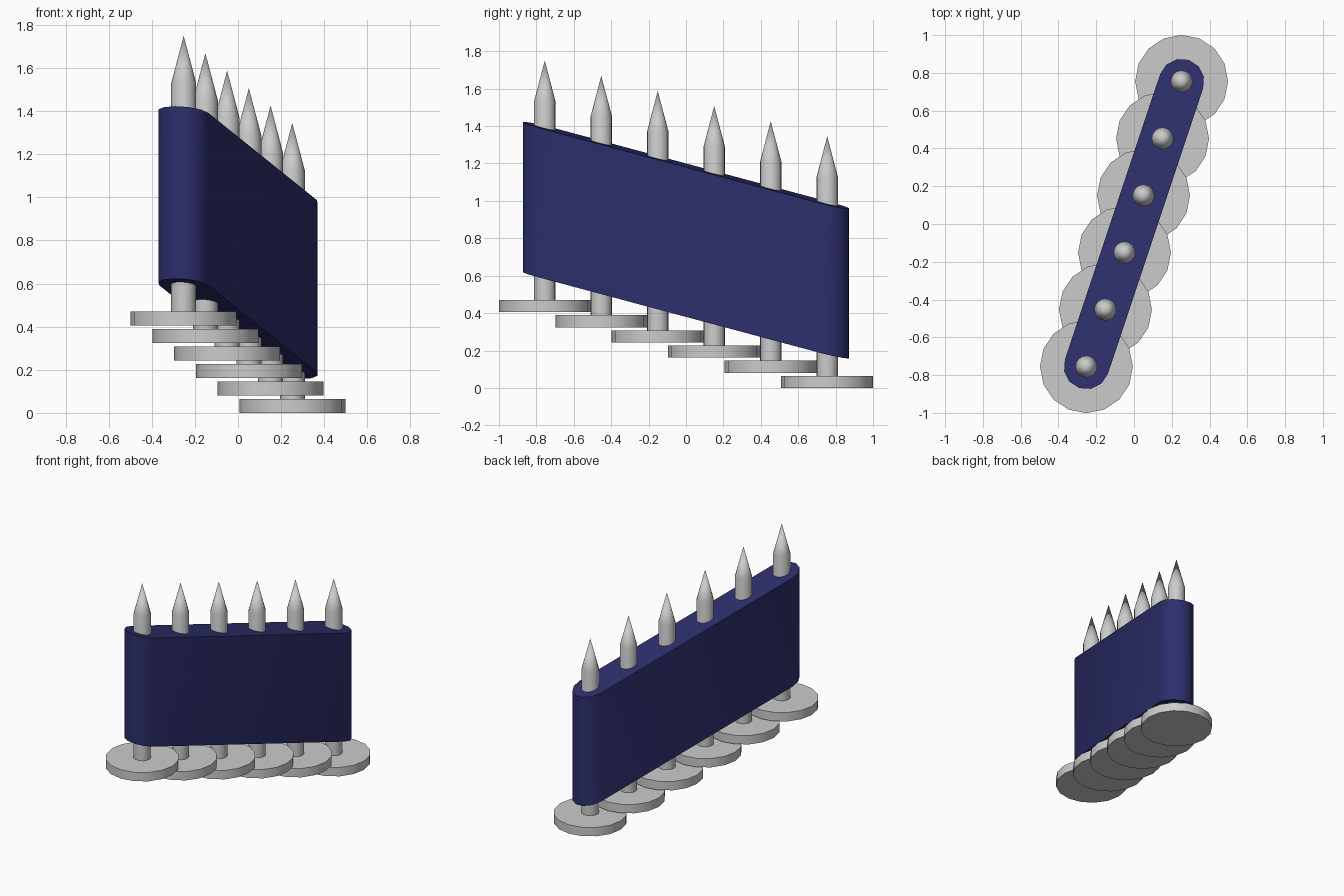
import bpy, bmesh, math
from mathutils import Vector

if "Cube" in bpy.data.objects:
    bpy.data.objects.remove(bpy.data.objects["Cube"])

COUNT = 6
END = Vector((0.252, 0.755))          # last post position; first is mirrored
ANGLE = math.atan2(END.y, END.x)
HALF = END.length
SLOPE = 0.2025 / HALF                 # drop per unit along the row

navy = bpy.data.materials.new("navy")
navy.diffuse_color = (0.026, 0.028, 0.15, 1)
navy.use_nodes = True
navy.node_tree.nodes["Principled BSDF"].inputs["Base Color"].default_value = navy.diffuse_color


def finish(name, bm, mat=None):
    bmesh.ops.recalc_face_normals(bm, faces=bm.faces)
    mesh = bpy.data.meshes.new(name)
    bm.to_mesh(mesh)
    bm.free()
    obj = bpy.data.objects.new(name, mesh)
    bpy.context.collection.objects.link(obj)
    if mat:
        mesh.materials.append(mat)
    bpy.ops.object.select_all(action='DESELECT')
    obj.select_set(True)
    bpy.context.view_layer.objects.active = obj
    bpy.ops.object.shade_smooth_by_angle(angle=math.radians(35))
    return obj


def lathe(name, profile, sides, loc):
    """Closed round part from (radius, height) pairs; radius 0 is a tip."""
    bm = bmesh.new()
    rings = []
    for r, z in profile:
        if r == 0:
            rings.append([bm.verts.new((0, 0, z))] * sides)
        else:
            rings.append([bm.verts.new((r * math.cos(2 * math.pi * k / sides),
                                        r * math.sin(2 * math.pi * k / sides), z))
                          for k in range(sides)])
    for a, b in zip(rings, rings[1:]):
        for k in range(sides):
            n = (k + 1) % sides
            quad = [a[k], a[n], b[n], b[k]]
            bm.faces.new(list(dict.fromkeys(quad)))
    bm.faces.new(rings[0])
    if profile[-1][0]:
        bm.faces.new(rings[-1])
    finish(name, bm).location = loc


# pointed posts, each on a round foot, stepping down along the row
for i in range(COUNT):
    t = 2 * i / (COUNT - 1) - 1
    loc = (END.x * t, END.y * t, 0.2025 * (1 - t))
    lathe(f"foot_{i + 1}", [(0.246, 0), (0.246, 0.065)], 16, loc)
    lathe(f"post_{i + 1}", [(0.058, 0.06), (0.058, 1.125), (0, 1.345)], 16, loc)

# sloping panel with rounded ends, sheared along the row
R, SEG = 0.12, 6
outline = []
for side in (1, -1):
    for k in range(SEG + 1):
        a = -math.pi / 2 + math.pi * k / SEG
        outline.append((side * (HALF + R * math.cos(a)), side * R * math.sin(a)))
bm = bmesh.new()
bottom = bm.faces.new([bm.verts.new((x, y, 0.39 - SLOPE * x)) for x, y in outline])
top = bmesh.ops.extrude_face_region(bm, geom=[bottom])["geom"]
bmesh.ops.translate(bm, vec=(0, 0, 0.8),
                    verts=[v for v in top if isinstance(v, bmesh.types.BMVert)])
finish("panel", bm, navy).rotation_euler.z = ANGLE
